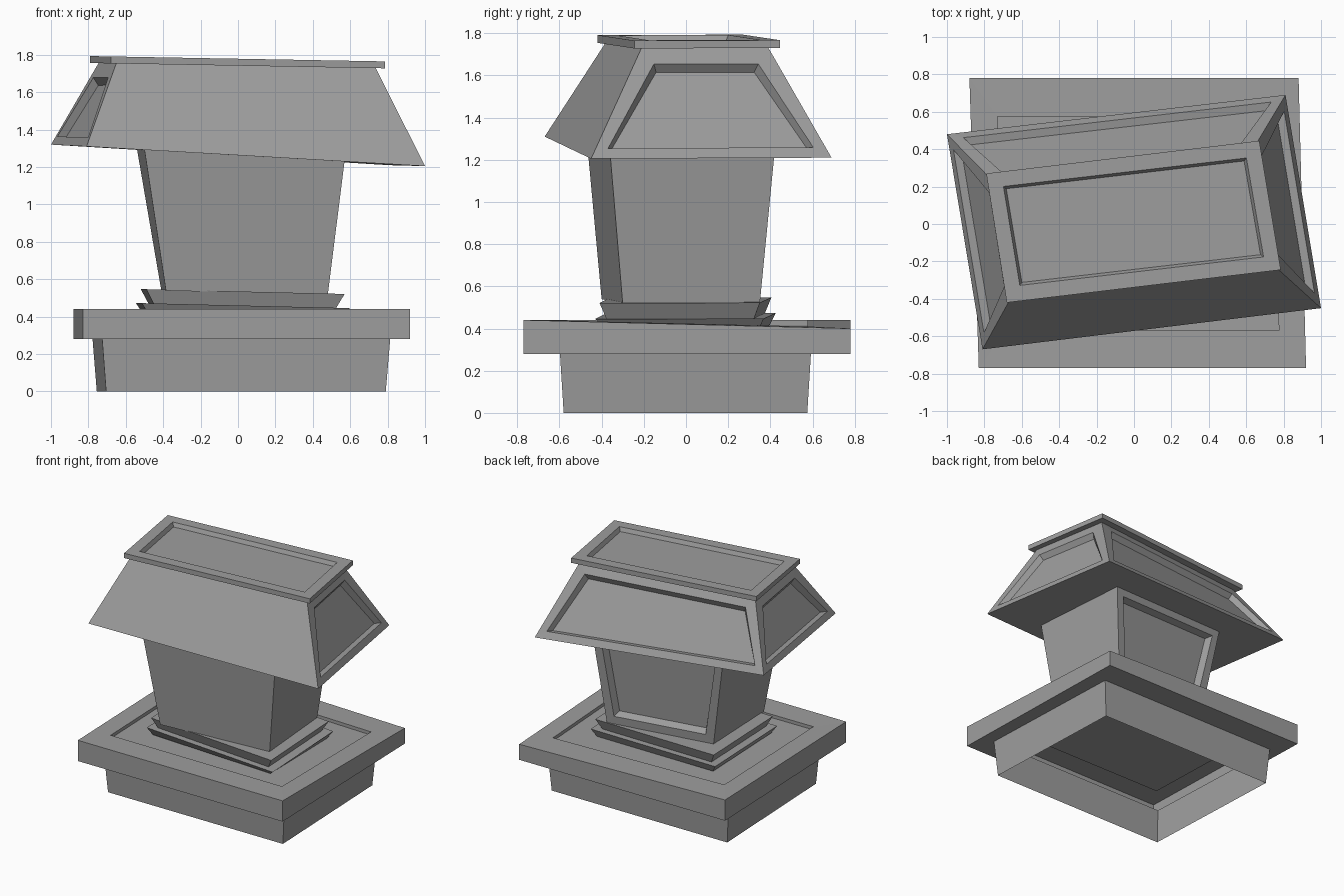
import bpy
import bmesh

cube = bpy.data.objects.get("Cube")
if cube:
    bpy.data.objects.remove(cube, do_unlink=True)

# One grey stone colour for everything
stone = bpy.data.materials.new("grey_stone")
stone.use_nodes = True
stone.diffuse_color = (0.34, 0.34, 0.34, 1)
stone.node_tree.nodes["Principled BSDF"].inputs["Base Color"].default_value = stone.diffuse_color

FRONT, RIGHT, BACK, LEFT = range(4)


def ring(corners, z):
    """Four corners (front left, front right, back right, back left) with their heights."""
    heights = z if isinstance(z, (list, tuple)) else [z] * 4
    return [(x, y, h) for (x, y), h in zip(corners, heights)]


def tilted(corners, z, slope):
    """Corners on a plane that falls towards +x."""
    return [(x, y, z - slope * x) for x, y in corners]


def grow(corners, factor):
    return [(x * factor, y * factor) for x, y in corners]


def loft(name, rings, bottom=True, panels=(), margin=0.1, bevel=0.03, depth=0.04):
    """Skin the rings from the bottom up, then sink panels into chosen faces."""
    bm = bmesh.new()
    loops = [[bm.verts.new(p) for p in r] for r in rings]
    sides = []
    for low, high in zip(loops, loops[1:]):
        for i in range(4):
            j = (i + 1) % 4
            sides.append(bm.faces.new((low[i], low[j], high[j], high[i])))
    top = bm.faces.new(loops[-1])
    if bottom:
        bm.faces.new(loops[0][::-1])
    bm.normal_update()
    for panel in panels:
        face = top if panel == "top" else sides[panel]
        bmesh.ops.inset_individual(bm, faces=[face], thickness=margin)
        bm.normal_update()
        bmesh.ops.inset_individual(bm, faces=[face], thickness=bevel, depth=-depth)
        bm.normal_update()
    mesh = bpy.data.meshes.new(name)
    bm.to_mesh(mesh)
    bm.free()
    mesh.materials.append(stone)
    obj = bpy.data.objects.new(name, mesh)
    bpy.context.collection.objects.link(obj)
    return obj


# Hollow plinth with an overhanging slab and a shallow sunken top
plinth = [(-0.705, -0.58), (0.79, -0.58), (0.745, 0.575), (-0.755, 0.575)]
slab = [(-0.83, -0.77), (0.92, -0.77), (0.88, 0.78), (-0.88, 0.78)]
sunken = [(-0.69, -0.57), (0.775, -0.57), (0.735, 0.575), (-0.73, 0.575)]
loft("base", [
    ring(plinth, 0),
    ring(grow(plinth, 1.03), 0.28),
    ring(slab, 0.28),
    ring(slab, (0.44, 0.44, 0.4, 0.44)),
    ring(sunken, (0.44, 0.437, 0.41, 0.44)),
    ring(sunken, (0.415, 0.412, 0.385, 0.415)),
], bottom=False)

# Two flared mouldings under the column
tier = [(-0.49, -0.36), (0.57, -0.41), (0.53, 0.35), (-0.52, 0.405)]
loft("lower_moulding", [
    ring(grow(tier, 0.98), (0.417, 0.414, 0.39, 0.417)),
    tilted(grow(tier, 1.05), 0.46, 0.024),
])
loft("upper_moulding", [
    tilted(grow(tier, 0.92), 0.458, 0.024),
    tilted(tier, 0.535, 0.024),
])

# Column widening upwards, panelled at the back only
loft("column", [
    tilted([(-0.385, -0.40), (0.48, -0.30), (0.43, 0.35), (-0.41, 0.25)], 0.53, 0.024),
    tilted([(-0.50, -0.47), (0.57, -0.36), (0.51, 0.42), (-0.54, 0.31)], 1.265, 0.056),
], panels=[BACK], margin=0.09, bevel=0.03, depth=0.05)

# Sloping roof, plain at the front and panelled on the other sides
loft("roof", [
    ring([(-0.81, -0.67), (1.0, -0.45), (0.81, 0.69), (-1.0, 0.48)], (1.31, 1.205, 1.21, 1.32)),
    ring([(-0.65, -0.38), (0.735, -0.21), (0.63, 0.39), (-0.745, 0.22)], (1.757, 1.732, 1.732, 1.757)),
], panels=[RIGHT, BACK, LEFT])

# Thin cap slab with a sunken top
cap = [(-0.68, -0.42), (0.785, -0.245), (0.67, 0.445), (-0.79, 0.27)]
loft("cap", [
    tilted(cap, 1.742, 0.018),
    tilted(cap, 1.779, 0.018),
], panels=["top"], margin=0.115, bevel=0.02, depth=0.03)
